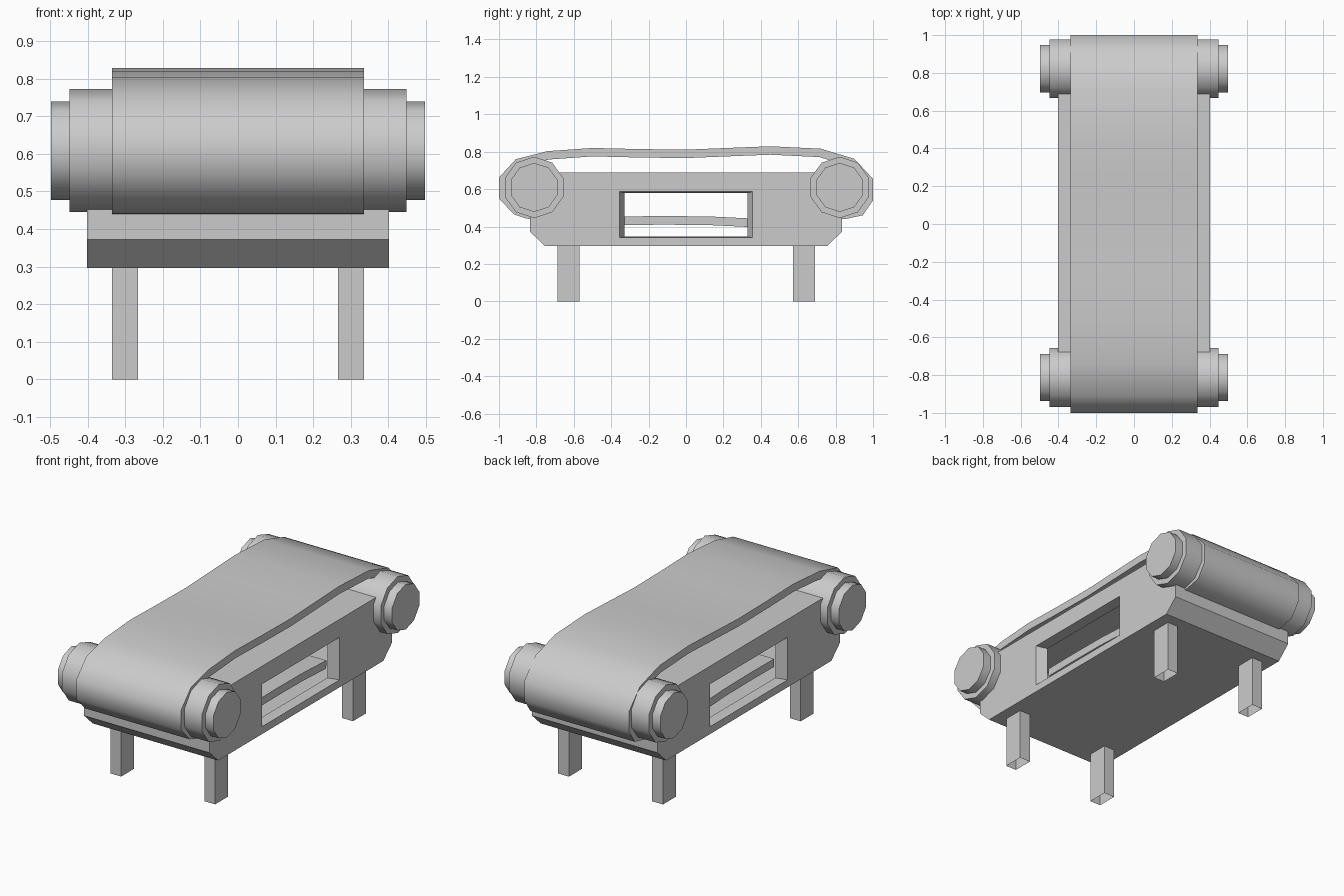
import bpy, bmesh, math
from mathutils import Matrix

cube = bpy.data.objects.get("Cube")
if cube:
    bpy.data.objects.remove(cube, do_unlink=True)

# One plain grey for everything
grey = bpy.data.materials.new("plain_grey")
grey.use_nodes = True
grey.diffuse_color = (0.6, 0.6, 0.6, 1)
grey.node_tree.nodes["Principled BSDF"].inputs["Base Color"].default_value = (0.6, 0.6, 0.6, 1)


def finish(name, bm, smooth=None, recalc=True):
    if recalc:
        bmesh.ops.recalc_face_normals(bm, faces=bm.faces[:])
    mesh = bpy.data.meshes.new(name)
    bm.to_mesh(mesh)
    bm.free()
    obj = bpy.data.objects.new(name, mesh)
    bpy.context.collection.objects.link(obj)
    mesh.materials.append(grey)
    if smooth:
        bpy.ops.object.select_all(action='DESELECT')
        obj.select_set(True)
        bpy.context.view_layer.objects.active = obj
        bpy.ops.object.shade_smooth_by_angle(angle=math.radians(smooth))
    return obj


def strip(name, path, half_width, thickness):
    """Sheet along a (y, z) path, thickened towards its inner side."""
    bm = bmesh.new()
    rows = [[bm.verts.new((x, y, z)) for x in (-half_width, half_width)] for y, z in path]
    for a, b in zip(rows, rows[1:]):
        bm.faces.new((a[0], a[1], b[1], b[0]))
    obj = finish(name, bm, recalc=False)
    solid = obj.modifiers.new("thickness", 'SOLIDIFY')
    solid.thickness = thickness
    solid.offset = -1
    solid.use_even_offset = True
    bpy.ops.object.select_all(action='DESELECT')
    obj.select_set(True)
    bpy.context.view_layer.objects.active = obj
    bpy.ops.object.modifier_apply(modifier=solid.name)
    bpy.ops.object.shade_smooth_by_angle(angle=math.radians(60))


def cylinder(name, y, z, radius, x0, x1):
    bm = bmesh.new()
    turn = Matrix.Translation(((x0 + x1) / 2, y, z)) @ Matrix.Rotation(math.pi / 2, 4, 'Y')
    turn = turn @ Matrix.Rotation(math.pi / 2, 4, 'Z')
    bmesh.ops.create_cone(bm, cap_ends=True, segments=10, radius1=radius, radius2=radius,
                          depth=x1 - x0, matrix=turn)
    finish(name, bm, 40)


# Housing: thin shell with a chamfered underside and a framed window in each side
HALF = 0.402
outline = [(-0.755, 0.297), (0.755, 0.297), (0.834, 0.372),
           (0.834, 0.69), (-0.834, 0.69), (-0.834, 0.372)]
window = [(-0.355, 0.34), (0.355, 0.34), (0.355, 0.586), (-0.355, 0.586)]
window_inner = [(-0.328, 0.346), (0.328, 0.346), (0.328, 0.579), (-0.328, 0.579)]
bm = bmesh.new()
sides = []
for s in (-1, 1):
    p, w, r = [[bm.verts.new((s * x, y, z)) for y, z in pts] for pts, x in
               ((outline, HALF), (window, HALF), (window_inner, 0.342))]
    sides.append(p)
    for face in ((p[0], p[1], w[1], w[0]),
                 (p[1], p[2], p[3], w[2], w[1]),
                 (p[3], p[4], w[3], w[2]),
                 (p[4], p[5], p[0], w[0], w[3])):
        bm.faces.new(face)
    for i in range(4):
        j = (i + 1) % 4
        bm.faces.new((w[i], w[j], r[j], r[i]))
for i in range(6):
    j = (i + 1) % 6
    bm.faces.new((sides[0][i], sides[0][j], sides[1][j], sides[1][i]))
finish("housing", bm)

# Legs: open at the bottom
for y, end in ((-0.629, "front"), (0.631, "back")):
    for x, side in ((-0.301, "right"), (0.301, "left")):
        bm = bmesh.new()
        bmesh.ops.create_cube(bm, size=1, matrix=Matrix.Translation((x, y, 0.149))
                              @ Matrix.Diagonal((0.069, 0.118, 0.298, 1)))
        bmesh.ops.recalc_face_normals(bm, faces=bm.faces[:])
        bmesh.ops.delete(bm, geom=[f for f in bm.faces if f.normal.z < -0.5], context='FACES_ONLY')
        finish(end + "_" + side + "_leg", bm, recalc=False)

# Rollers with smaller end caps
for y, end in ((-0.812, "front"), (0.822, "back")):
    cylinder(end + "_roller", y, 0.609, 0.164, -0.448, 0.448)
    cylinder(end + "_right_roller_cap", y, 0.609, 0.131, -0.498, -0.44)
    cylinder(end + "_left_roller_cap", y, 0.609, 0.131, 0.44, 0.498)

# Belt: wraps both rollers, with the return run showing inside the housing
strip("belt", [(-0.80, 0.437), (-0.85, 0.442), (-0.92, 0.465), (-1.0, 0.55), (-1.0, 0.662),
               (-0.91, 0.76), (-0.74, 0.803), (-0.5, 0.82), (-0.25, 0.814), (0, 0.811),
               (0.22, 0.82), (0.45, 0.829), (0.72, 0.816), (0.9, 0.762), (1.0, 0.655),
               (1.0, 0.54), (0.945, 0.46), (0.86, 0.442), (0.80, 0.437)], 0.335, 0.045)
strip("belt_return", [(0.328, 0.398), (0.12, 0.408), (-0.12, 0.41), (-0.328, 0.408)], 0.335, 0.046)
